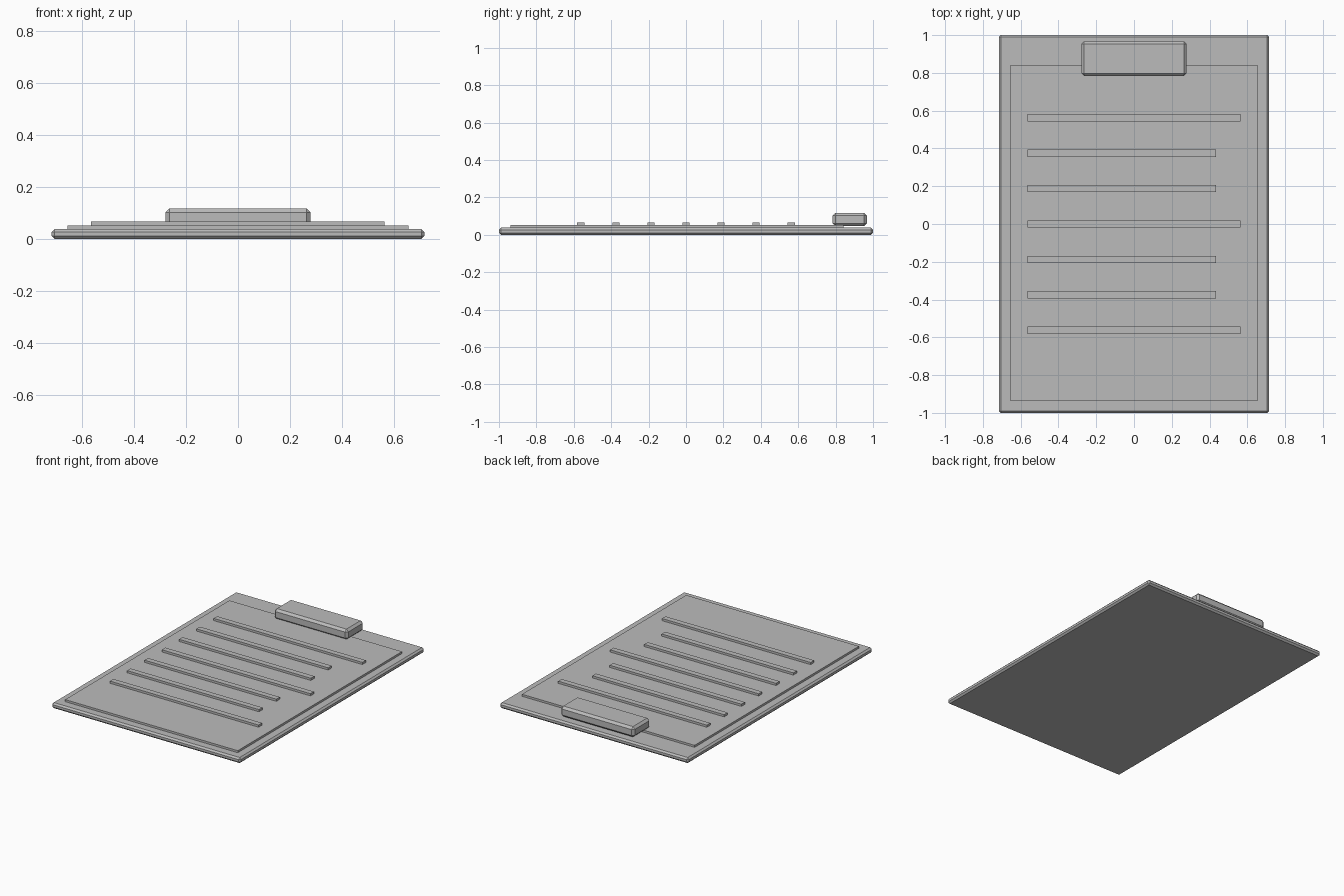
import bpy, bmesh

if "Cube" in bpy.data.objects:
    bpy.data.objects.remove(bpy.data.objects["Cube"])

grey = bpy.data.materials.new("plain grey")
grey.diffuse_color = (0.5, 0.5, 0.5, 1)
grey.use_nodes = True
grey.node_tree.nodes["Principled BSDF"].inputs["Base Color"].default_value = grey.diffuse_color


def box(name, x, y, z, chamfer=0.0):
    """Box from (min, max) ranges with optional single-cut chamfers."""
    me = bpy.data.meshes.new(name)
    bm = bmesh.new()
    bmesh.ops.create_cube(bm, size=1)
    for v in bm.verts:
        v.co = [r[0] if c < 0 else r[1] for c, r in zip(v.co, (x, y, z))]
    if chamfer:
        bmesh.ops.bevel(bm, geom=bm.edges[:], offset=chamfer, segments=1,
                        profile=0.5, affect='EDGES')
    bm.to_mesh(me)
    bm.free()
    me.materials.append(grey)
    ob = bpy.data.objects.new(name, me)
    bpy.context.collection.objects.link(ob)
    return ob


# backing board, sheet of paper and clip
box("board", (-0.716, 0.716), (-1, 1), (0, 0.038), 0.011)
box("paper", (-0.655, 0.655), (-0.938, 0.842), (0.036, 0.052))
box("clip", (-0.279, 0.279), (0.783, 0.967), (0.047, 0.118), 0.015)

# writing lines: every third one is long
for i in range(7):
    y = 0.5625 - 0.1875 * i
    right = 0.563 if i % 3 == 0 else 0.435
    box(f"writing_line_{i + 1}", (-0.565, right), (y - 0.019, y + 0.019), (0.05, 0.067))
